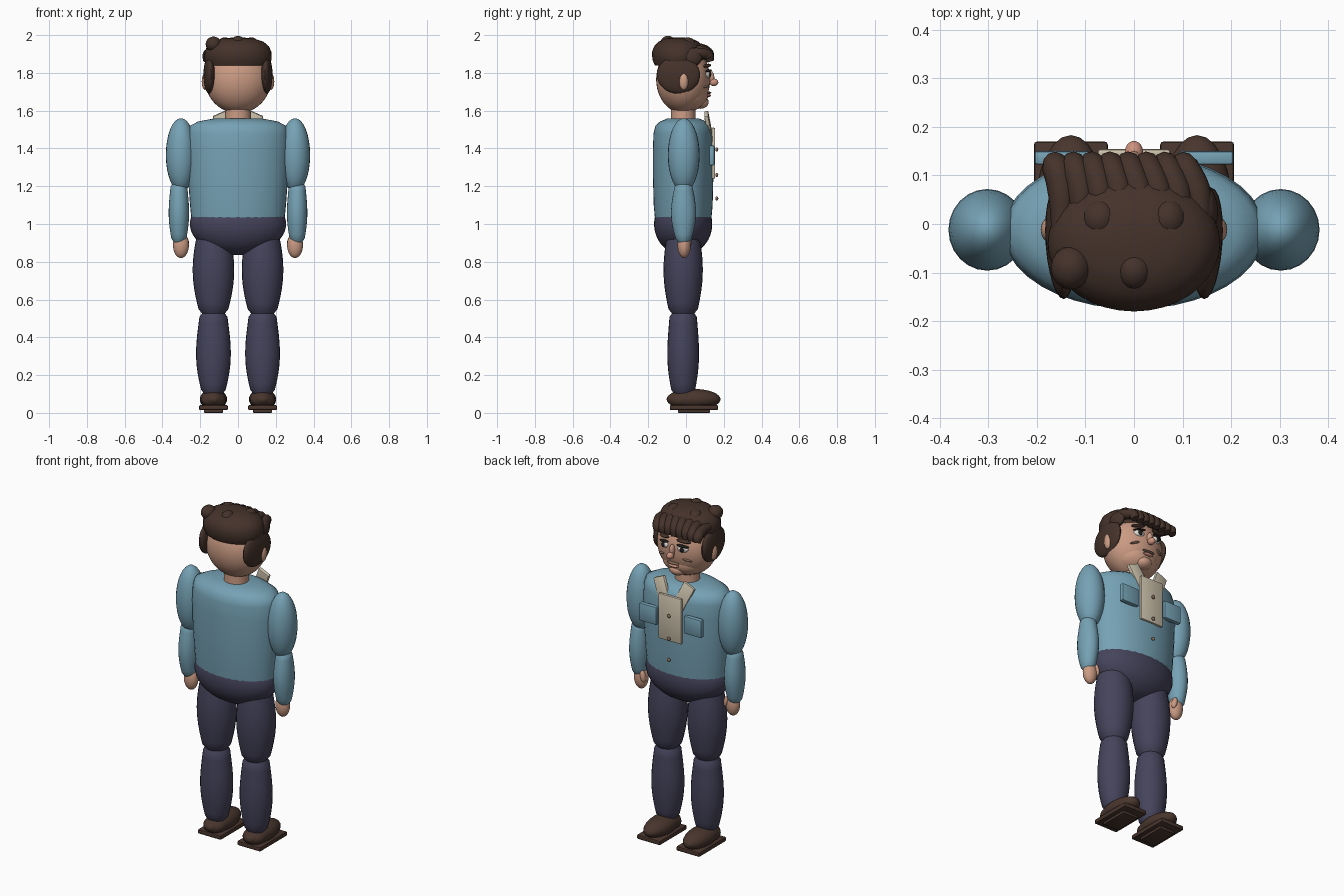
import bpy, bmesh
from math import sin, cos, pi, radians
from mathutils import Vector, Euler

if bpy.data.objects.get("Cube"):
    bpy.data.objects.remove(bpy.data.objects["Cube"], do_unlink=True)


def material(name, r, g, b):
    m = bpy.data.materials.new(name)
    m.use_nodes = True
    m.diffuse_color = (r, g, b, 1)
    node = next(n for n in m.node_tree.nodes if n.type == 'BSDF_PRINCIPLED')
    node.inputs["Base Color"].default_value = (r, g, b, 1)
    node.inputs["Roughness"].default_value = 0.8
    return m


SHIRT = material("shirt_blue", 0.18, 0.36, 0.46)
TROUSER = material("trouser_navy", 0.06, 0.057, 0.105)
SKIN = material("skin", 0.60, 0.33, 0.23)
BLUSH = material("nose_pink", 0.62, 0.29, 0.21)
HAIR = material("hair_brown", 0.058, 0.032, 0.023)
SHOE = material("shoe_brown", 0.065, 0.036, 0.026)
CREAM = material("cream", 0.62, 0.55, 0.42)
BUTTON = material("button_brown", 0.25, 0.16, 0.11)
WHITE = material("eye_white", 0.75, 0.72, 0.68)
DARK = material("eye_dark", 0.015, 0.012, 0.012)


def finish(name, bm, mat, angle=50):
    bmesh.ops.recalc_face_normals(bm, faces=bm.faces)
    me = bpy.data.meshes.new(name)
    bm.to_mesh(me)
    bm.free()
    me.materials.append(mat)
    ob = bpy.data.objects.new(name, me)
    bpy.context.collection.objects.link(ob)
    bpy.ops.object.select_all(action='DESELECT')
    ob.select_set(True)
    bpy.context.view_layer.objects.active = ob
    bpy.ops.object.shade_smooth_by_angle(angle=radians(angle))
    return ob


def place(ob, loc, rot):
    ob.location = loc
    ob.rotation_euler = Euler([radians(a) for a in rot])
    return ob


def ellipsoid(name, loc, radii, mat, rot=(0, 0, 0), seg=24):
    bm = bmesh.new()
    bmesh.ops.create_uvsphere(bm, u_segments=seg, v_segments=seg * 2 // 3, radius=1)
    bmesh.ops.scale(bm, vec=radii, verts=bm.verts)
    return place(finish(name, bm, mat), loc, rot)


def box(name, loc, size, mat, rot=(0, 0, 0), bevel=0.006):
    bm = bmesh.new()
    bmesh.ops.create_cube(bm, size=1)
    bmesh.ops.scale(bm, vec=size, verts=bm.verts)
    bmesh.ops.bevel(bm, geom=bm.edges[:], offset=bevel, segments=2, affect='EDGES', profile=0.5)
    return place(finish(name, bm, mat, 35), loc, rot)


def loft(name, rings, mat, centre=(0, 0), n=32):
    """Stack of elliptical rings (z, half width, half depth) with closed ends."""
    bm = bmesh.new()
    loops = [[bm.verts.new((centre[0] + rx * cos(2 * pi * i / n),
                            centre[1] + ry * sin(2 * pi * i / n), z))
              for i in range(n)] for z, rx, ry in rings]
    for a, b in zip(loops, loops[1:]):
        for i in range(n):
            j = (i + 1) % n
            bm.faces.new((a[i], a[j], b[j], b[i]))
    bm.faces.new(loops[0])
    bm.faces.new(loops[-1])
    return finish(name, bm, mat)


def barrel(name, x, y, z0, z1, ends, middle, mat, steps=14):
    """Limb that swells from its end radii to its middle radii, with rounded tips."""
    rings = []
    for k in range(steps + 1):
        t = k / steps
        bulge = sin(pi * t)
        end = ends[0] * (1 - t) + ends[1] * t
        tip = 0.72 if k in (0, steps) else 1
        rings.append((z0 + (z1 - z0) * t,
                      tip * (end + (middle[0] - end) * bulge),
                      tip * (end + (middle[1] - end) * bulge)))
    return loft(name, rings, mat, (x, y), 24)


def tube(name, points, radius, mat):
    cu = bpy.data.curves.new(name, 'CURVE')
    cu.dimensions = '3D'
    cu.bevel_depth = radius
    cu.bevel_resolution = 3
    cu.resolution_u = 8
    cu.use_fill_caps = True
    sp = cu.splines.new('BEZIER')
    sp.bezier_points.add(len(points) - 1)
    for k, (bp, p) in enumerate(zip(sp.bezier_points, points)):
        bp.co = p
        bp.handle_left_type = bp.handle_right_type = 'AUTO'
        bp.radius = 0.7 if k in (0, len(points) - 1) else 1
    cu.materials.append(mat)
    ob = bpy.data.objects.new(name, cu)
    bpy.context.collection.objects.link(ob)


MID = -0.015

# Torso and hips
loft("shirt_torso", [(0.99, .243, .146), (1.1, .254, .156), (1.25, .265, .16), (1.4, .270, .16),
                     (1.48, .266, .157), (1.52, .255, .147), (1.543, .21, .122),
                     (1.558, .13, .085)], SHIRT, (0, MID), 40)
ellipsoid("hips", (0, MID, 1.0), (.255, .154, .165), TROUSER, seg=32)

# Neck and head
loft("neck", [(1.53, .07, .066), (1.63, .066, .064)], SKIN, (0, MID))
ellipsoid("head", (0, MID, 1.765), (.175, .143, .178), SKIN, seg=36)
ellipsoid("jaw", (0, 0.0, 1.685), (.135, .118, .09), SKIN)
ellipsoid("chin", (0, .075, 1.645), (.05, .045, .035), SKIN)
ellipsoid("nose_bridge", (0, .13, 1.775), (.015, .02, .035), SKIN)
ellipsoid("nose_tip", (0, .147, 1.75), (.019, .024, .02), BLUSH)
ellipsoid("mouth", (0, .122, 1.695), (.04, .012, .006), BUTTON)
ellipsoid("lower_lip", (0, .118, 1.68), (.034, .014, .009), BLUSH)

# Placket and buttons
box("shirt_placket", (0, .145, 1.375), (.15, .018, .27), CREAM)
for i, z in enumerate((1.395, 1.26, 1.135)):
    ellipsoid(f"button_{i + 1}", (0, .163, z), (.011, .008, .011), BUTTON, seg=12)

for s, side in ((1, "left"), (-1, "right")):
    # Legs and shoes
    barrel(f"{side}_thigh", s * .13, MID, .515, 1.0, (.07, .075), (.11, .104), TROUSER)
    barrel(f"{side}_shin", s * .13, MID, .09, .54, (.056, .07), (.092, .084), TROUSER)
    ellipsoid(f"{side}_shoe_upper", (s * .13, .04, .072), (.072, .143, .055), SHOE)
    ellipsoid(f"{side}_shoe_heel", (s * .13, -.025, .068), (.066, .07, .045), SHOE)
    box(f"{side}_shoe_sole", (s * .13, .042, .028), (.152, .255, .026), SHOE)
    box(f"{side}_shoe_tread", (s * .13, .042, .01), (.1, .17, .02), SHOE, bevel=.004)

    # Arms and hands
    ellipsoid(f"{side}_upper_arm", (s * .302, -.012, 1.365), (.08, .084, .195), SHIRT)
    barrel(f"{side}_forearm", s * .313, -.013, .9, 1.22, (.035, .042), (.054, .066), SHIRT)
    ellipsoid(f"{side}_hand", (s * .302, -.01, .888), (.042, .035, .068), SKIN)
    ellipsoid(f"{side}_thumb", (s * .275, .012, .905), (.015, .017, .035), SKIN, (0, s * 12, 0))

    # Collar flaps and pockets
    box(f"{side}_collar_flap", (s * .07, .12, 1.515), (.075, .022, .155), CREAM, (10, s * 24, 0))
    box(f"{side}_pocket", (s * .148, .136, 1.363), (.114, .028, .105), SHIRT)

    # Ears, eyes, brows and cheek creases
    ellipsoid(f"{side}_ear", (s * .174, -.012, 1.755), (.018, .025, .045), SKIN)
    ellipsoid(f"{side}_eye", (s * .06, .112, 1.792), (.031, .018, .02), WHITE, (0, 0, -s * 20))
    ellipsoid(f"{side}_iris", (s * .06, .126, 1.792), (.014, .008, .015), DARK, seg=16)
    ellipsoid(f"{side}_lash", (s * .062, .118, 1.811), (.035, .016, .006), DARK, (0, s * 8, -s * 20))
    ellipsoid(f"{side}_brow", (s * .064, .112, 1.838), (.04, .016, .009), HAIR, (0, s * 8, -s * 22))
    ellipsoid(f"{side}_cheek_crease", (s * .085, .107, 1.728), (.027, .01, .006), BUTTON,
              (0, s * 15, -s * 30))

    # Hair over the temples
    ellipsoid(f"{side}_side_hair", (s * .152, -.04, 1.79), (.03, .115, .1), HAIR, (0, 0, -s * 4))

# Hair cap: full crown with a level lower edge
loft("hair_cap", [(1.84, .165, .125), (1.87, .178, .138), (1.91, .177, .14), (1.94, .164, .129),
                  (1.965, .135, .106), (1.982, .085, .07), (1.987, .03, .025)], HAIR, (0, -.04), 36)

# Curls on the crown
curls = [(-.13, -.09, 1.952, .045), (0, -.095, 1.96, .04), (-.07, .01, 1.95, .042),
         (.07, .01, 1.95, .042)]
for i, (x, y, z, r) in enumerate(curls):
    ellipsoid(f"curl_{i + 1}", (x, y, z), (r * .92, r, r * .9), HAIR, seg=16)

# Swept fringe: a fan of overlapping locks
LOCKS = 8
for i in range(LOCKS):
    t = i / (LOCKS - 1)
    tip, root = -.165 + .265 * t, -.15 + .29 * t
    drop = .025 * (2 * t - 1) ** 2
    tube(f"fringe_lock_{i + 1}", [(root, -.01, 1.935 - drop), (root * .5 + tip * .5 + .008, .07, 1.93 - drop),
                                  (tip + .004, .118, 1.902 - drop / 2), (tip, .128, 1.862)], .029, HAIR)
ellipsoid("fringe_side_lock", (.148, .035, 1.88), (.024, .05, .045), HAIR, (0, 0, 8))
